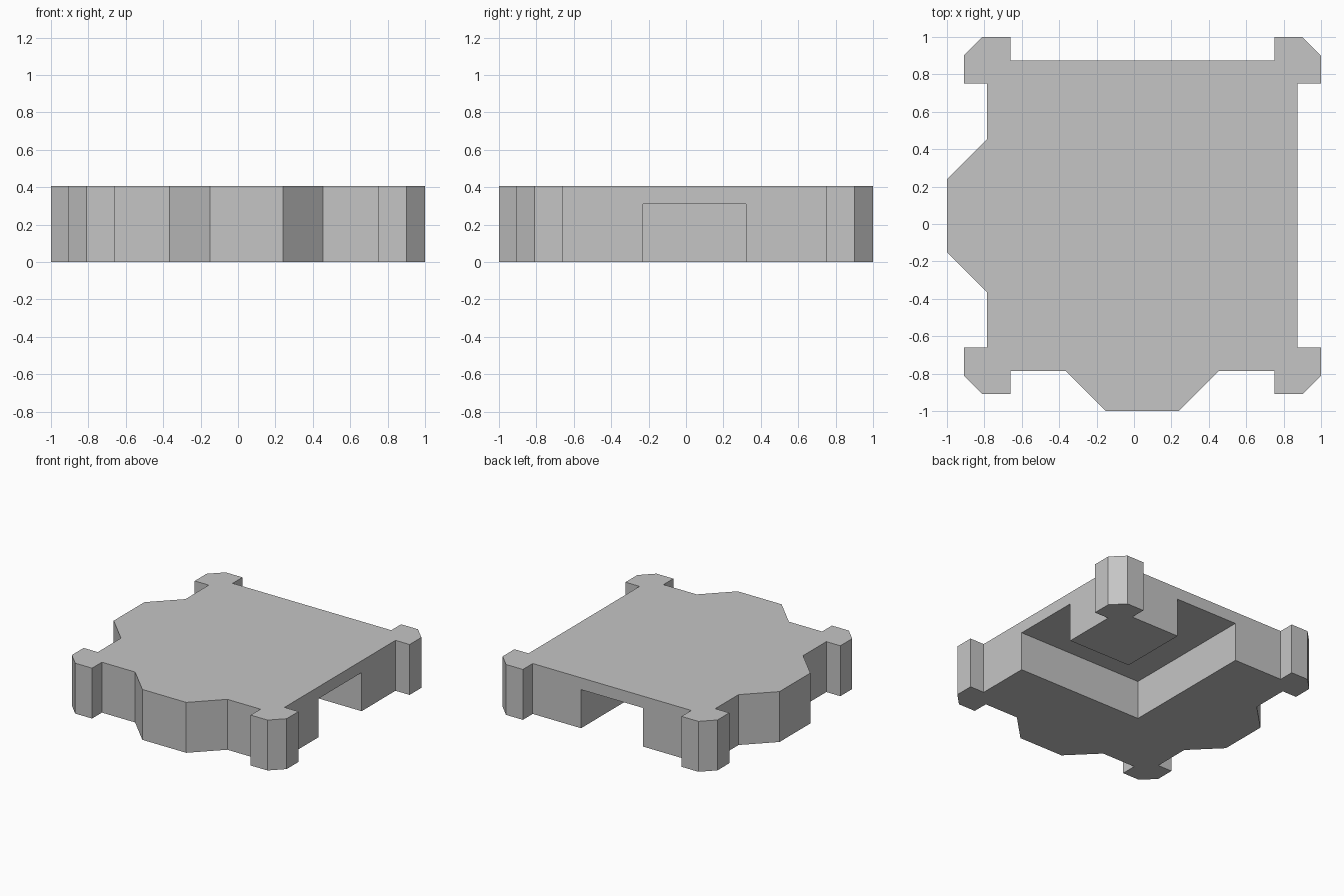
import bpy, bmesh

if "Cube" in bpy.data.objects:
    bpy.data.objects.remove(bpy.data.objects["Cube"])

C = 0.045        # centre of the square body
H = 0.405        # tile height
WALL = 0.83      # half width of the body
POST = 0.955     # outer reach of the corner posts
POST_IN = 0.705  # inner edge of the corner posts
CHAMFER = 0.855  # start of the post chamfer
GAP = 0.275      # half width of the channel
CEILING = 0.31   # height of the channel

stone = bpy.data.materials.new("light_grey")
stone.diffuse_color = (0.56, 0.56, 0.56, 1)
stone.use_nodes = True
stone.node_tree.nodes["Principled BSDF"].inputs["Base Color"].default_value = stone.diffuse_color


def prism(name, outline, z0, z1):
    """Extrude a flat outline into a closed solid."""
    bm = bmesh.new()
    face = bm.faces.new([bm.verts.new((x + C, y + C, z0)) for x, y in outline])
    res = bmesh.ops.extrude_face_region(bm, geom=[face])
    top = [v for v in res["geom"] if isinstance(v, bmesh.types.BMVert)]
    bmesh.ops.translate(bm, verts=top, vec=(0, 0, z1 - z0))
    bmesh.ops.recalc_face_normals(bm, faces=bm.faces)
    me = bpy.data.meshes.new(name)
    bm.to_mesh(me)
    bm.free()
    me.materials.append(stone)
    ob = bpy.data.objects.new(name, me)
    bpy.context.collection.objects.link(ob)
    return ob


def turn(points, quarter):
    """Rotate points by quarter turns counter-clockwise."""
    for _ in range(quarter):
        points = [(-y, x) for x, y in points]
    return points


# Corner post and side tab, drawn for the front-left corner and front side
post = [(-WALL, -POST_IN), (-POST, -POST_IN), (-POST, -CHAMFER),
        (-CHAMFER, -POST), (-POST_IN, -POST), (-POST_IN, -WALL)]
tab = [(-0.41, -WALL), (-0.195, -1.045), (0.195, -1.045), (0.41, -WALL)]

# Outline: four posts, with tabs on the front and left sides
outline = []
for q in range(4):
    outline += turn(post, q)
    if q in (0, 3):
        outline += turn(tab, q)
tile = prism("wall_tile", outline, 0, H)

# L-shaped channel open to the right and back sides
far = 0.9
channel = prism("channel_cutter",
                [(-GAP, -GAP), (far, -GAP), (far, GAP), (GAP, GAP),
                 (GAP, far), (-GAP, far)], -0.1, CEILING)
channel.hide_render = True
channel.hide_viewport = True
cut = tile.modifiers.new("channel", 'BOOLEAN')
cut.operation = 'DIFFERENCE'
cut.solver = 'EXACT'
cut.object = channel
